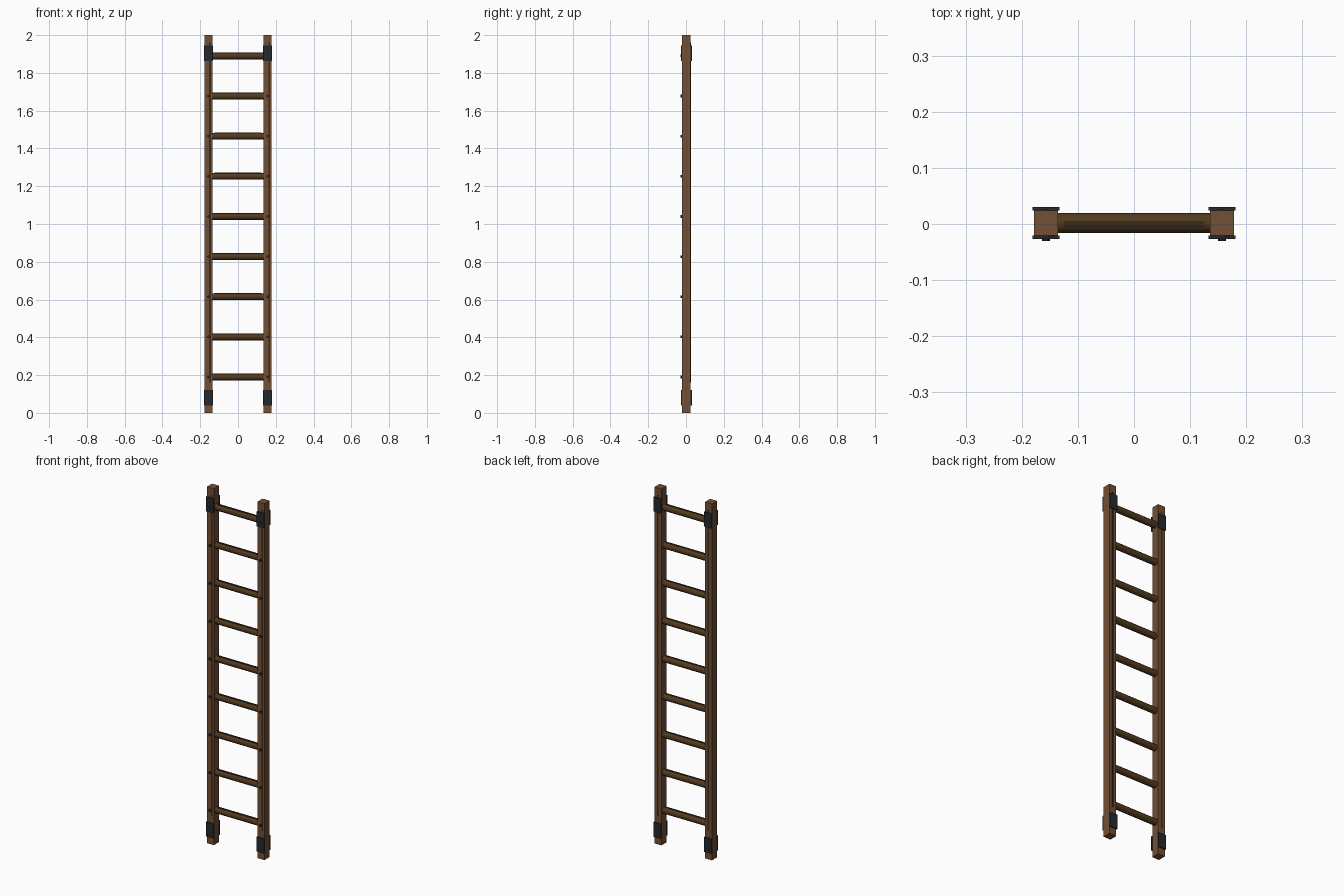
import bpy
import math

cube = bpy.data.objects.get("Cube")
if cube:
    bpy.data.objects.remove(cube, do_unlink=True)


def material(name, rgb):
    mat = bpy.data.materials.new(name)
    mat.use_nodes = True
    mat.diffuse_color = (*rgb, 1)
    mat.node_tree.nodes["Principled BSDF"].inputs["Base Color"].default_value = (*rgb, 1)
    return mat


RAIL = material("rail wood", (0.17, 0.08, 0.035))
RUNG = material("rung wood", (0.085, 0.043, 0.014))
GRAIN = material("dark grain", (0.045, 0.023, 0.011))
IRON = material("dark iron", (0.02, 0.022, 0.025))


def finish(name, mat):
    obj = bpy.context.object
    obj.name = name
    obj.data.materials.append(mat)
    return obj


def box(name, mat, centre, size):
    bpy.ops.mesh.primitive_cube_add(size=1, location=centre)
    obj = finish(name, mat)
    obj.scale = size
    bpy.ops.object.transform_apply(location=False, rotation=False, scale=True)
    return obj


def rod(name, mat, centre, radius, length, rotation, sides):
    bpy.ops.mesh.primitive_cylinder_add(
        vertices=sides, radius=radius, depth=length, location=centre, rotation=rotation)
    return finish(name, mat)


RAIL_X, MID_Y, HALF = 0.157, 0.002, 0.0225
RUNG_HEIGHTS = [0.19 + 0.2125 * i for i in range(9)]

for side, sx in (("left", 1), ("right", -1)):
    x = sx * RAIL_X
    # Square upright rail
    box(side + "_rail", RAIL, (x, MID_Y, 1), (0.043, 2 * HALF, 2))
    for face, sy in (("front", -1), ("back", 1)):
        # Long grain strip on the rail face
        shift = 0.009 if sy < 0 else 0
        box(f"{side}_{face}_grain", GRAIN, (x + shift, MID_Y + sy * HALF, 1.06),
            (0.009, 0.003, 1.8))
        # Iron plates near both ends
        for end, z in (("bottom", 0.08), ("top", 1.905)):
            box(f"{side}_{face}_{end}_plate", IRON,
                (x, MID_Y + sy * (HALF + 0.003), z), (0.048, 0.006, 0.082))
    # Pegs fixing the rungs
    for i, z in enumerate(RUNG_HEIGHTS):
        rod(f"{side}_peg_{i + 1}", GRAIN if i < 8 else IRON, (x, -0.025, z),
            0.007, 0.01, (math.pi / 2, 0, 0), 8)

# Round rungs with a thin grain strip along the top
for i, z in enumerate(RUNG_HEIGHTS):
    rod(f"rung_{i + 1}", RUNG, (0, MID_Y, z), 0.018, 0.3, (0, math.pi / 2, 0), 12)
    bpy.ops.object.shade_smooth_by_angle(angle=math.radians(40))
    box(f"rung_grain_{i + 1}", GRAIN, (0, 0, z + 0.0175), (0.25, 0.01, 0.003))
